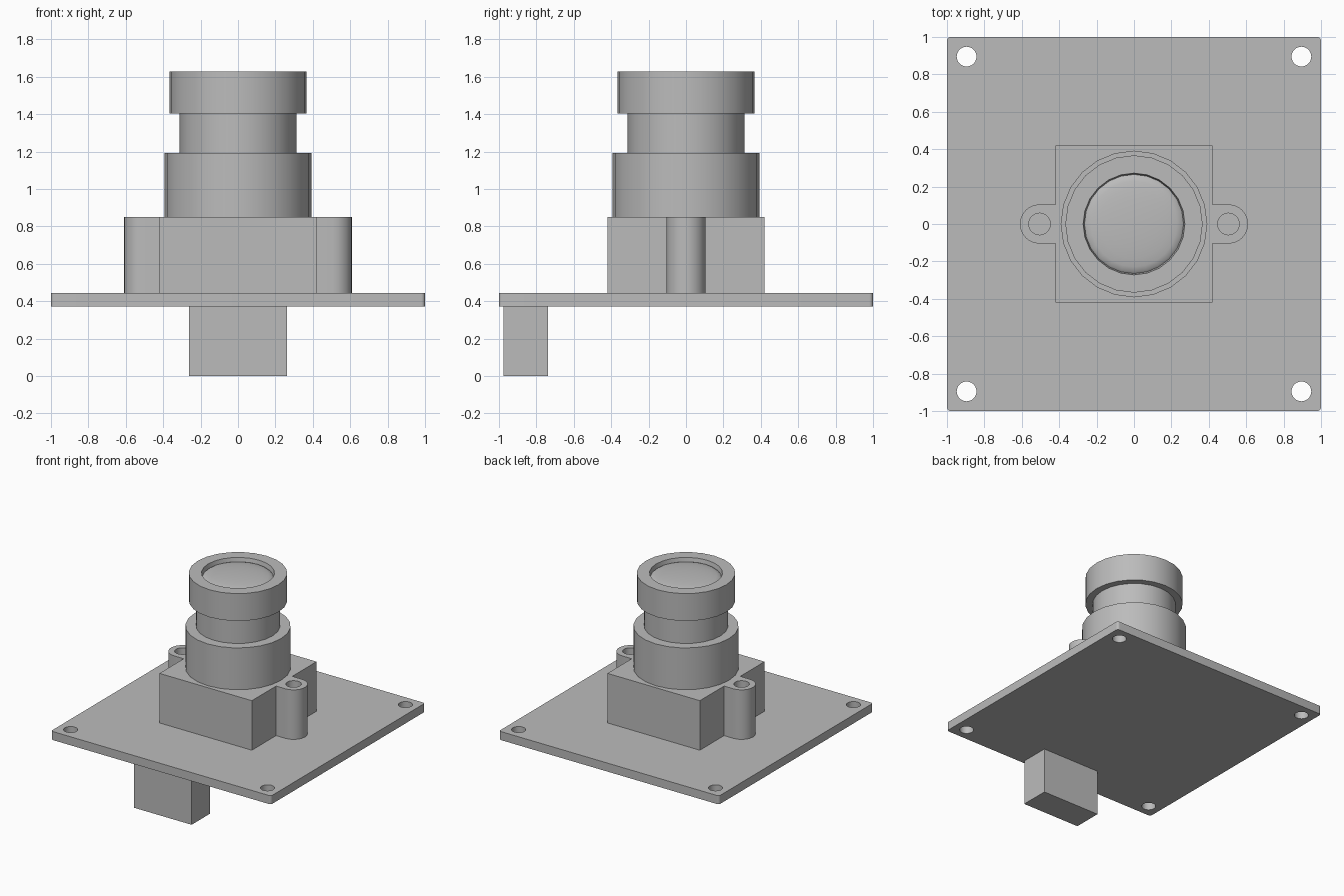
import bpy, bmesh
from math import sin, cos, pi, radians
from mathutils import Vector, Matrix

if "Cube" in bpy.data.objects:
    bpy.data.objects.remove(bpy.data.objects["Cube"])

GREY = (0.5, 0.5, 0.5, 1)
grey = bpy.data.materials.new("plain grey")
grey.use_nodes = True
grey.diffuse_color = GREY
bsdf = next(n for n in grey.node_tree.nodes if n.type == 'BSDF_PRINCIPLED')
bsdf.inputs["Base Color"].default_value = GREY

SEGMENTS = 24


def arc(x, y, r, start=0, sweep=360):
    """Points along an arc; a full circle leaves out the repeated end."""
    n = round(SEGMENTS * sweep / 360)
    count = n if sweep == 360 else n + 1
    angles = [radians(start + sweep * i / n) for i in range(count)]
    return [(x + r * cos(a), y + r * sin(a)) for a in angles]


def finish(obj):
    """Weld, orient, colour and shade a mesh object."""
    bm = bmesh.new()
    bm.from_mesh(obj.data)
    bmesh.ops.remove_doubles(bm, verts=bm.verts, dist=1e-4)
    bmesh.ops.recalc_face_normals(bm, faces=bm.faces)
    bm.to_mesh(obj.data)
    bm.free()
    obj.data.materials.clear()
    obj.data.materials.append(grey)
    bpy.ops.object.select_all(action='DESELECT')
    obj.select_set(True)
    bpy.context.view_layer.objects.active = obj
    bpy.ops.object.shade_smooth_by_angle(angle=radians(30))


def slab(name, loops, z0, z1):
    """Extrude an outline (first loop) with holes (other loops)."""
    curve = bpy.data.curves.new(name, 'CURVE')
    curve.dimensions = '2D'
    curve.fill_mode = 'BOTH'
    curve.extrude = (z1 - z0) / 2
    for points in loops:
        spline = curve.splines.new('POLY')
        spline.points.add(len(points) - 1)
        for p, (x, y) in zip(spline.points, points):
            p.co = (x, y, 0, 1)
        spline.use_cyclic_u = True
    obj = bpy.data.objects.new(name, curve)
    bpy.context.collection.objects.link(obj)
    bpy.ops.object.select_all(action='DESELECT')
    obj.select_set(True)
    bpy.context.view_layer.objects.active = obj
    bpy.ops.object.convert(target='MESH')
    obj = bpy.context.view_layer.objects.active
    obj.data.transform(Matrix.Translation((0, 0, (z0 + z1) / 2)))
    finish(obj)


def lathe(name, profile):
    """Revolve (radius, height) points around the vertical axis."""
    bm = bmesh.new()
    verts = [bm.verts.new((r, 0, z)) for r, z in profile]
    edges = [bm.edges.new(pair) for pair in zip(verts, verts[1:])]
    bmesh.ops.spin(bm, geom=verts + edges, cent=(0, 0, 0), axis=(0, 0, 1),
                   angle=2 * pi, steps=SEGMENTS, use_merge=True)
    mesh = bpy.data.meshes.new(name)
    bm.to_mesh(mesh)
    bm.free()
    obj = bpy.data.objects.new(name, mesh)
    bpy.context.collection.objects.link(obj)
    finish(obj)


# Circuit board with rounded corners and a mounting hole at each corner
edge, fillet, hole = 1.0, 0.02, 0.895
corners = [(1, 1), (-1, 1), (-1, -1), (1, -1)]
outline = []
for i, (sx, sy) in enumerate(corners):
    outline += arc(sx * (edge - fillet), sy * (edge - fillet), fillet, 90 * i, 90)
slab("circuit_board",
     [outline] + [arc(sx * hole, sy * hole, 0.053) for sx, sy in corners],
     0.373, 0.443)

# Lens holder: square block with a drilled ear on each side
half, ear_x, ear_r = 0.42, 0.505, 0.105
right_half = ([(half, -half), (half, -ear_r)]
              + arc(ear_x, 0, ear_r, -90, 180)
              + [(half, ear_r), (half, half)])
slab("lens_holder",
     [right_half + [(-x, -y) for x, y in right_half],
      arc(ear_x, 0, 0.058), arc(-ear_x, 0, 0.058)],
     0.443, 0.85)

# Stepped lens barrel with a recessed mouth
lathe("lens_barrel", [(0, 0.85), (0.392, 0.85), (0.392, 1.193), (0.313, 1.193),
                      (0.313, 1.403), (0.367, 1.403), (0.367, 1.628),
                      (0.272, 1.628), (0.265, 1.59), (0, 1.59)])

# Shallow domed glass inside the mouth
dome = [(0.265 * sin(t), 1.592 + 0.03 * cos(t))
        for t in (pi / 2 * i / 6 for i in range(7))]
lathe("lens_glass", dome)

# Connector under the front edge of the board
bpy.ops.mesh.primitive_cube_add(size=1)
connector = bpy.context.object
connector.name = "connector"
connector.data.transform(Matrix.Translation((0, -0.857, 0.1865))
                         @ Matrix.Diagonal(Vector((0.522, 0.236, 0.373, 1))))
finish(connector)
